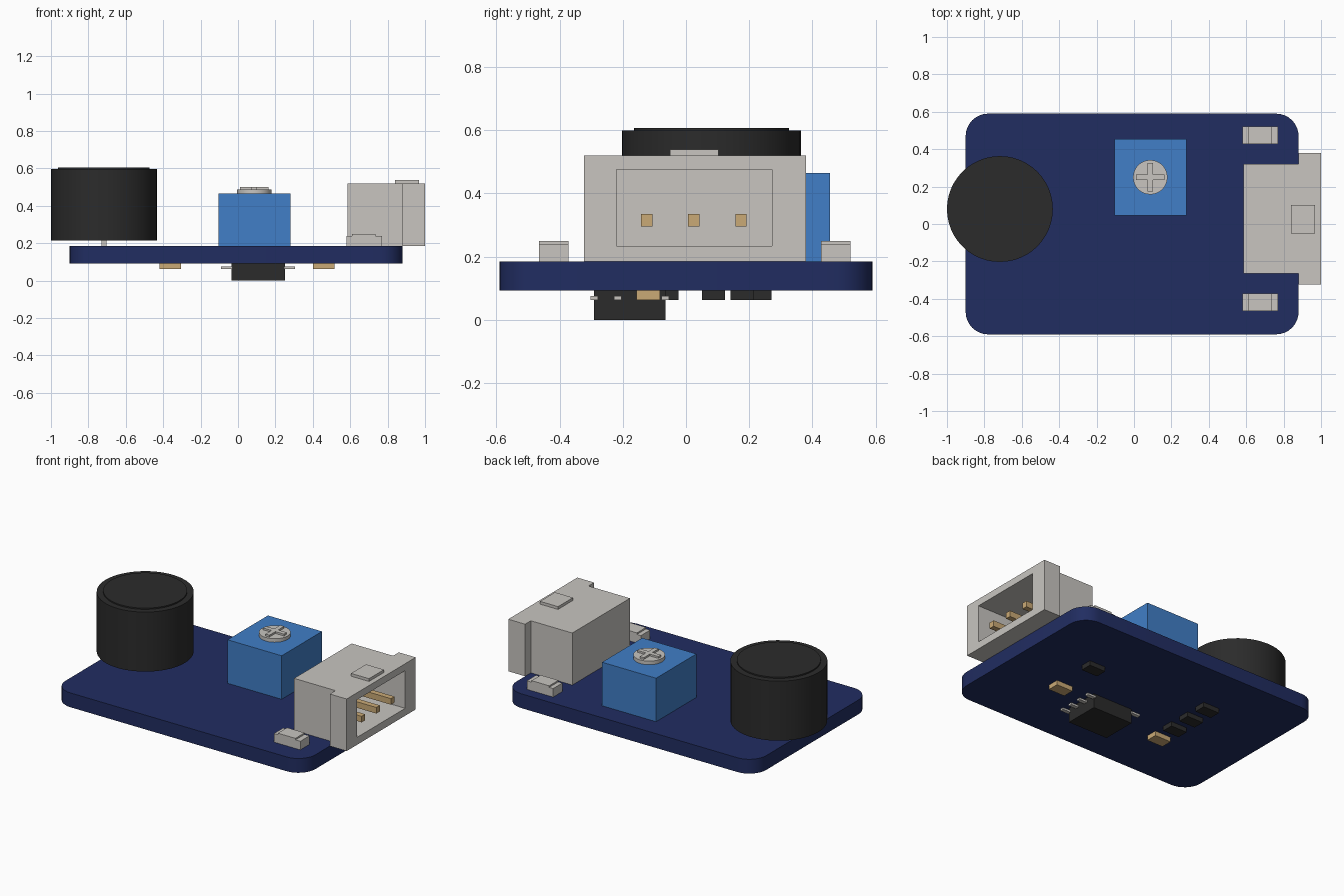
import bpy
import bmesh
from mathutils import Vector

if "Cube" in bpy.data.objects:
    bpy.data.objects.remove(bpy.data.objects["Cube"], do_unlink=True)


def material(name, color):
    mat = bpy.data.materials.new(name)
    mat.use_nodes = True
    mat.diffuse_color = (*color, 1)
    mat.node_tree.nodes["Principled BSDF"].inputs["Base Color"].default_value = (*color, 1)
    return mat


NAVY = material("navy board", (0.015, 0.026, 0.12))
BLACK = material("black plastic", (0.024, 0.024, 0.024))
BLUE = material("blue plastic", (0.052, 0.21, 0.57))
GREY = material("light grey", (0.58, 0.56, 0.53))
GOLD = material("pale gold", (0.59, 0.40, 0.18))


def finish(name, bm, mat):
    bmesh.ops.recalc_face_normals(bm, faces=bm.faces)
    mesh = bpy.data.meshes.new(name)
    bm.to_mesh(mesh)
    bm.free()
    mesh.materials.append(mat)
    obj = bpy.data.objects.new(name, mesh)
    bpy.context.collection.objects.link(obj)
    return obj


def box(name, x, y, z, mat, corner=0):
    """Box from (min, max) ranges, optionally with rounded upright edges."""
    bm = bmesh.new()
    bmesh.ops.create_cube(bm, size=1)
    for v in bm.verts:
        v.co = Vector([lo + (c + 0.5) * (hi - lo) for c, (lo, hi) in zip(v.co, (x, y, z))])
    if corner:
        upright = [e for e in bm.edges if abs(e.verts[0].co.z - e.verts[1].co.z) > 0.01]
        bmesh.ops.bevel(bm, geom=upright, offset=corner, segments=8, profile=0.5, affect='EDGES')
    return finish(name, bm, mat)


def block(name, cx, cy, w, d, z, mat):
    return box(name, (cx - w / 2, cx + w / 2), (cy - d / 2, cy + d / 2), z, mat)


def prism(name, outline, z, mat):
    bm = bmesh.new()
    face = bm.faces.new([bm.verts.new((x, y, z[0])) for x, y in outline])
    new = bmesh.ops.extrude_face_region(bm, geom=[face])["geom"]
    bmesh.ops.translate(bm, vec=(0, 0, z[1] - z[0]),
                        verts=[g for g in new if isinstance(g, bmesh.types.BMVert)])
    return finish(name, bm, mat)


def turned(name, cx, cy, profile, mat, sides=48):
    """Solid of revolution from (radius, height) points on a vertical axis."""
    bm = bmesh.new()
    pts = [(0, profile[0][1])] + profile + [(0, profile[-1][1])]
    verts = [bm.verts.new((cx + r, cy, h)) for r, h in pts]
    edges = [bm.edges.new(pair) for pair in zip(verts, verts[1:])]
    bmesh.ops.spin(bm, geom=verts + edges, cent=(cx, cy, 0), axis=(0, 0, 1),
                   angle=6.283185307, steps=sides)
    bmesh.ops.remove_doubles(bm, verts=bm.verts, dist=0.0001)
    return finish(name, bm, mat)


def shade(obj):
    bpy.ops.object.select_all(action='DESELECT')
    obj.select_set(True)
    bpy.context.view_layer.objects.active = obj
    bpy.ops.object.shade_smooth_by_angle()


# Circuit board
TOP, UNDER = 0.185, 0.093
shade(box("circuit_board", (-0.9, 0.88), (-0.59, 0.59), (UNDER, TOP), NAVY, corner=0.12))

# Microphone can with a slightly raised lid, on two short pins
MIC = (-0.717, 0.08)
shade(turned("microphone_can", *MIC, [(0.283, 0.215), (0.283, 0.598), (0.245, 0.598),
                                      (0.245, 0.606)], BLACK))
for i, side in enumerate((-1, 1)):
    block(f"microphone_pin_{i + 1}", MIC[0], MIC[1] + side * 0.1, 0.026, 0.026,
          (TOP - 0.01, 0.22), GREY)

# Adjuster block with a cross-head screw
SCREW = (0.087, 0.25)
block("adjuster_body", *SCREW, 0.385, 0.41, (TOP, 0.465), BLUE)
shade(turned("adjuster_screw", *SCREW, [(0.092, 0.46), (0.092, 0.488)], GREY, 32))
a, b = 0.075, 0.014
cross = [(-b, -a), (b, -a), (b, -b), (a, -b), (a, b), (b, b),
         (b, a), (-b, a), (-b, b), (-a, b), (-a, -b), (-b, -b)]
prism("screw_cross", [(SCREW[0] + x, SCREW[1] + y) for x, y in cross], (0.485, 0.5), GREY)

# Connector housing with a wider mouth and a hollow socket
MID = 0.028
plan = [(0.585, -0.293), (0.88, -0.293), (0.88, -0.351), (1.0, -0.351)]
plan += [(x, -y) for x, y in reversed(plan)]
housing = prism("connector_housing", [(x, y + MID) for x, y in plan], (TOP, 0.52), GREY)
cutter = box("socket_cutter", (0.66, 1.1), (-0.22, 0.272), (0.233, 0.475), GREY)
cutter.hide_render = True
cut = housing.modifiers.new("socket", 'BOOLEAN')
cut.operation = 'DIFFERENCE'
cut.solver = 'EXACT'
cut.object = cutter
bpy.ops.object.select_all(action='DESELECT')
housing.select_set(True)
bpy.context.view_layer.objects.active = housing
bpy.ops.object.modifier_apply(modifier=cut.name)
bpy.data.objects.remove(cutter, do_unlink=True)

box("connector_tab", (0.84, 0.968), (-0.05, 0.102), (0.515, 0.538), GREY)
for i in range(3):
    y = 0.025 + (i - 1) * 0.149
    box(f"connector_pin_{i + 1}", (0.65, 0.98), (y - 0.018, y + 0.018), (0.295, 0.334), GOLD)

# Solder tabs on both sides of the connector
for side, name in ((-1, "right"), (1, "left")):
    y = MID + side * 0.446
    block(f"solder_tab_{name}", 0.675, y, 0.188, 0.094, (TOP, 0.24), GREY)
    block(f"solder_tab_cap_{name}", 0.672, y, 0.125, 0.094, (0.235, 0.25), GREY)

# Chip under the board with four legs on each side
CHIP = (0.108, -0.178)
block("chip_body", *CHIP, 0.286, 0.226, (0, UNDER), BLACK)
for side, name in ((-1, "right"), (1, "left")):
    for i in range(4):
        block(f"chip_leg_{name}_{i + 1}", CHIP[0] + side * 0.168, CHIP[1] + (i - 1.5) * 0.075,
              0.06, 0.024, (0.062, 0.075), GREY)

# Small parts under the board
small = [("capacitor", GOLD, [(0.458, -0.12), (-0.362, -0.205)]),
         ("resistor", BLACK, [(0.458, 0.178), (-0.362, -0.06), (-0.362, 0.087), (-0.362, 0.233)])]
for name, mat, places in small:
    for i, (x, y) in enumerate(places):
        block(f"{name}_{i + 1}", x, y, 0.116, 0.074, (0.063, UNDER), mat)
